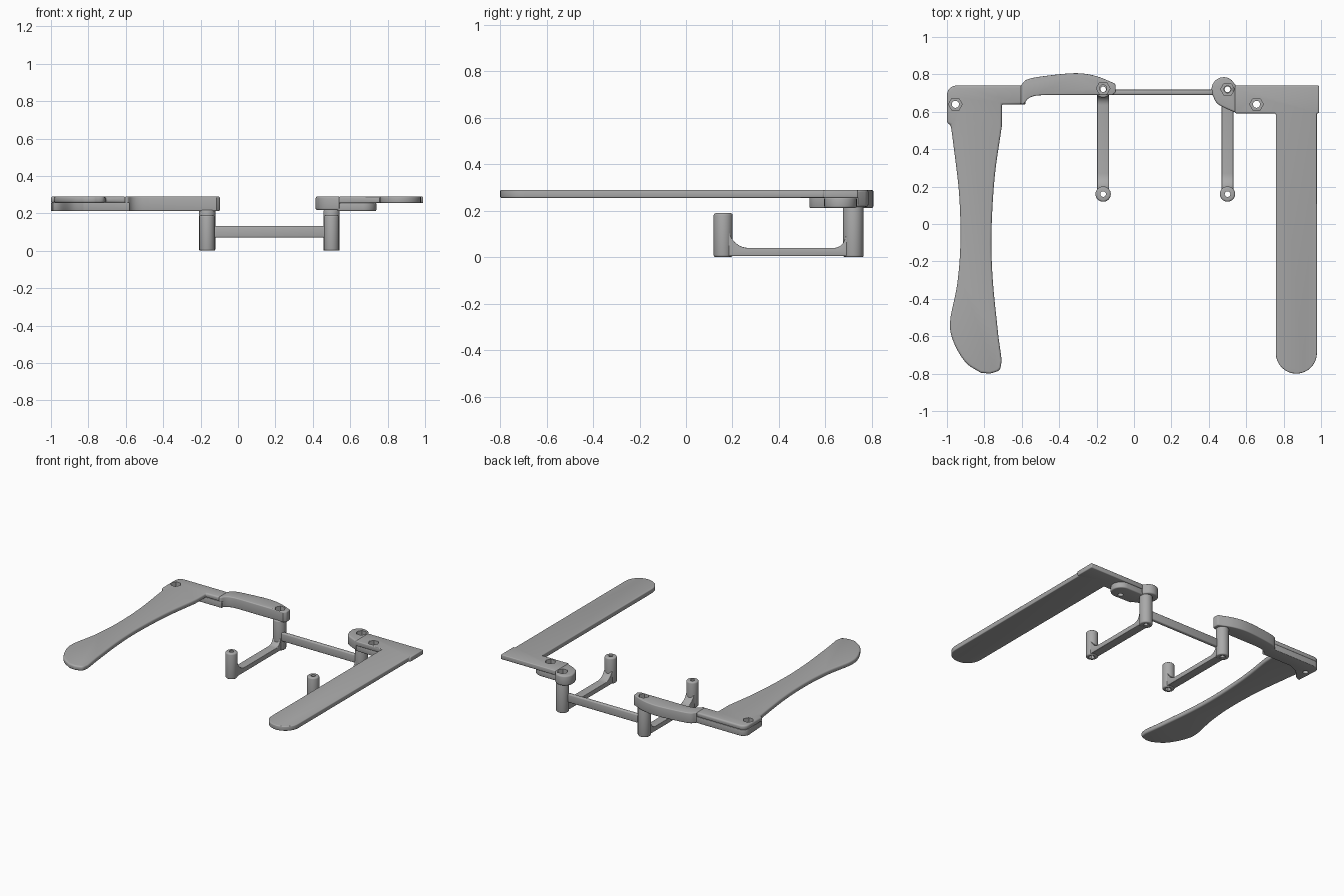
import bpy, bmesh, math
from mathutils import Vector

if "Cube" in bpy.data.objects:
    bpy.data.objects.remove(bpy.data.objects["Cube"], do_unlink=True)

grey = bpy.data.materials.new("plain grey")
grey.use_nodes = True
GREY = (0.4, 0.4, 0.4, 1)
grey.diffuse_color = GREY
grey.node_tree.nodes["Principled BSDF"].inputs["Base Color"].default_value = GREY


def spline(pts, steps=6):
    """Smooth open curve through the points."""
    p = [Vector(q) for q in pts]
    p = [2 * p[0] - p[1]] + p + [2 * p[-1] - p[-2]]
    out = []
    for a, b, c, d in zip(p, p[1:], p[2:], p[3:]):
        for i in range(steps):
            t = i / steps
            out.append((2 * b + (c - a) * t + (2 * a - 5 * b + 4 * c - d) * t * t
                        + (3 * b - a - 3 * c + d) * t ** 3) / 2)
    return [tuple(v) for v in out] + [tuple(pts[-1])]


def arc(cx, cy, r, start, end, n=16):
    angles = [math.radians(start + (end - start) * i / n) for i in range(n + 1)]
    return [(cx + r * math.cos(a), cy + r * math.sin(a)) for a in angles]


def ring(cx, cy, r, n):
    return arc(cx, cy, r, 0, 360 - 360 / n, n - 1)


def prism(name, outline, low, high, place=lambda u, v, w: (u, v, w)):
    """Extrude a flat outline between two levels."""
    bm = bmesh.new()
    face = bm.faces.new([bm.verts.new(place(u, v, low)) for u, v in outline])
    top = bmesh.ops.extrude_face_region(bm, geom=[face])["geom"]
    shift = Vector(place(0, 0, high)) - Vector(place(0, 0, low))
    bmesh.ops.translate(bm, vec=shift, verts=[g for g in top if isinstance(g, bmesh.types.BMVert)])
    bmesh.ops.recalc_face_normals(bm, faces=bm.faces)
    mesh = bpy.data.meshes.new(name)
    bm.to_mesh(mesh)
    bm.free()
    mesh.materials.append(grey)
    ob = bpy.data.objects.new(name, mesh)
    bpy.context.collection.objects.link(ob)
    return ob


def finish(ob, bevel=0.01, holes=()):
    """Round the rims, drill the holes and smooth the shading."""
    bpy.ops.object.select_all(action='DESELECT')
    ob.select_set(True)
    bpy.context.view_layer.objects.active = ob
    if bevel:
        mod = ob.modifiers.new("round", 'BEVEL')
        mod.width, mod.segments, mod.limit_method = bevel, 3, 'ANGLE'
        mod.angle_limit = math.radians(50)
        bpy.ops.object.modifier_apply(modifier=mod.name)
    for x, y, r, sides, low, high in holes:
        cutter = prism("hole_cutter", ring(x, y, r, sides), low, high)
        cutter.hide_render = True
        mod = ob.modifiers.new("drill", 'BOOLEAN')
        mod.operation, mod.solver, mod.object = 'DIFFERENCE', 'EXACT', cutter
        bpy.ops.object.modifier_apply(modifier=mod.name)
        bpy.data.objects.remove(cutter, do_unlink=True)
    bpy.ops.object.shade_smooth_by_angle(angle=math.radians(35))
    return ob


def bolt(x, y):
    """Hexagonal pocket above a round through hole."""
    return [(x, y, 0.037, 6, 0.25, 0.4), (x, y, 0.019, 20, -0.1, 0.4)]


TOP, MID, LOW = 0.29, 0.255, 0.212
POSTS = (-0.165, 0.5)
BACK, FRONT = 0.72, 0.16

# Right-hand waisted temple with its corner head
outer = spline([(-0.98, 0.53), (-0.965, 0.42), (-0.935, 0.16), (-0.928, -0.1), (-0.945, -0.32),
                (-0.983, -0.52), (-0.965, -0.63), (-0.9, -0.74), (-0.82, -0.795)])
tip = spline([(-0.77, -0.8), (-0.72, -0.78), (-0.707, -0.73)])
inner = spline([(-0.725, -0.6), (-0.755, -0.3), (-0.762, -0.05), (-0.745, 0.25), (-0.707, 0.52)])
head = [(-0.707, 0.64), (-0.6, 0.64), (-0.6, 0.74)] + arc(-0.95, 0.69, 0.05, 90, 180, 6)
temple = prism("waisted_temple", outer + tip + inner + head + [(-1, 0.54)], MID, TOP)
finish(temple, 0.012, bolt(-0.955, 0.64))

# Lower hinge plate under the head
plate = (spline([(-0.99, 0.53), (-0.95, 0.55), (-0.89, 0.61), (-0.82, 0.64)])
         + [(-0.58, 0.64), (-0.58, 0.74)] + arc(-0.95, 0.69, 0.05, 90, 180, 6))
finish(prism("lower_hinge_plate", plate, LOW, MID + 0.003), 0.008,
       [(-0.955, 0.64, 0.019, 20, -0.1, 0.4)])

# Curved arm leading to the post
brow = spline([(-0.605, 0.74), (-0.565, 0.775), (-0.43, 0.797), (-0.3, 0.806),
               (-0.2, 0.79), (-0.1, 0.75)])
under = spline([(-0.47, 0.69), (-0.53, 0.685), (-0.565, 0.67), (-0.59, 0.64)])
arm = prism("curved_arm", brow + [(-0.097, 0.705), (-0.115, 0.69)] + under + [(-0.605, 0.64)], LOW, TOP)
finish(arm, 0.01, bolt(POSTS[0], 0.725))

# Left-hand straight temple with its square corner
straight = ([(0.54, 0.74), (0.99, 0.74), (0.99, 0.592), (0.978, 0.592)]
            + arc(0.868, -0.69, 0.11, 0, -180) + [(0.758, 0.592), (0.54, 0.592)])
finish(prism("straight_temple", straight, MID, TOP), 0.012, bolt(0.655, 0.64))

# Hinge knuckle over the post and the tongue below the temple
knuckle = arc(0.48, 0.72, 0.065, 50, 180) + spline([(0.42, 0.69), (0.45, 0.64), (0.545, 0.594)])
finish(prism("hinge_knuckle", knuckle + [(0.545, 0.74)], LOW + 0.005, TOP), 0.01, bolt(POSTS[1], BACK))
tongue = [(0.53, 0.735)] + arc(0.67, 0.665, 0.07, 90, -90) + [(0.53, 0.6)]
finish(prism("hinge_tongue", tongue, LOW, MID + 0.003), 0.008, [(0.655, 0.64, 0.019, 20, -0.1, 0.4)])

# Side profile of each foot rail, filleted into both posts
rail = ([(FRONT, 0.005), (BACK, 0.005), (BACK, 0.09)] + arc(0.635, 0.09, 0.05, 0, -90, 8)
        + arc(0.27, 0.125, 0.085, 270, 180, 10) + [(FRONT, 0.125)])

for side, x in zip(("right", "left"), POSTS):
    pocket = (0.023, 6, -0.1, 0.03)
    bore = (0.015, 20, -0.1, 0.4)
    back = prism(side + "_back_post", ring(x, BACK, 0.044, 32), 0, LOW + 0.006)
    finish(back, 0.008, [(x, BACK) + pocket, (x, BACK) + bore])
    front = prism(side + "_front_post", ring(x, FRONT, 0.041, 32), 0, 0.19)
    finish(front, 0.01, [(x, FRONT) + pocket, (x, FRONT) + bore])
    foot = prism(side + "_foot_rail", rail, x - 0.032, x + 0.032, lambda u, v, w: (w, u, v))
    finish(foot, 0.004, [(x, y) + bore for y in (BACK, FRONT)])

# Bar joining the two back posts
bar = [(0.69, 0.07), (0.718, 0.07), (0.718, 0.132), (0.69, 0.132)]
finish(prism("cross_bar", bar, POSTS[0] + 0.03, POSTS[1] - 0.03, lambda u, v, w: (w, u, v)), 0.008)
